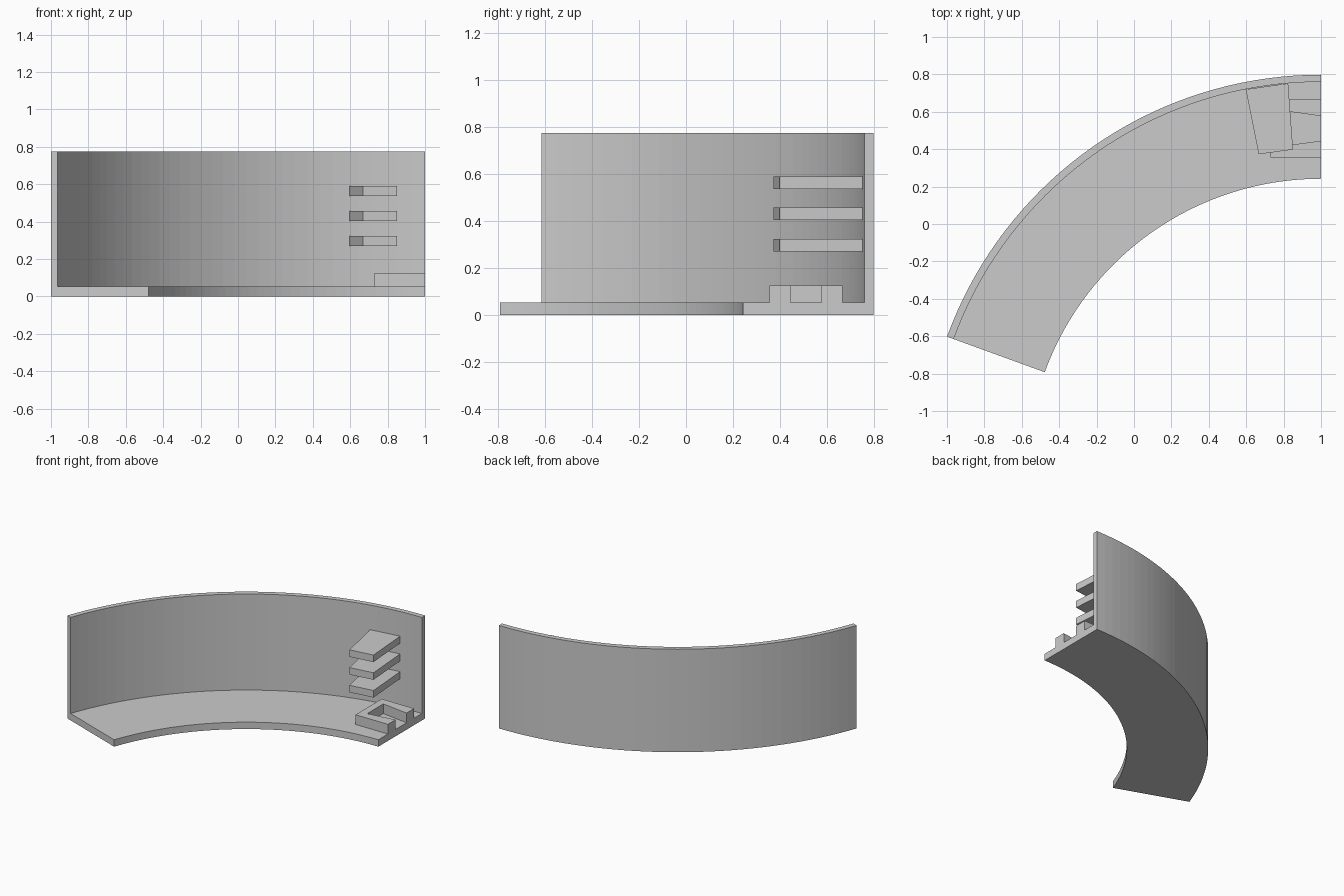
import bpy, bmesh
from math import sin, cos, radians

cube = bpy.data.objects.get("Cube")
if cube:
    bpy.data.objects.remove(cube)

# Single plain grey
grey = bpy.data.materials.new("plain grey")
grey.use_nodes = True
colour = (0.6, 0.6, 0.6, 1)
grey.diffuse_color = colour
grey.node_tree.nodes["Principled BSDF"].inputs["Base Color"].default_value = colour

CX, CY = 1.0, -1.33       # centre of the curve
OUTER, WALL, INNER = 2.128, 2.09, 1.572
FLOOR, TOP = 0.052, 0.775
SWEEP, STEPS = radians(70), 36


def finish(name, bm):
    bmesh.ops.recalc_face_normals(bm, faces=bm.faces)
    mesh = bpy.data.meshes.new(name)
    bm.to_mesh(mesh)
    bm.free()
    mesh.materials.append(grey)
    obj = bpy.data.objects.new(name, mesh)
    bpy.context.collection.objects.link(obj)
    return obj


def prism(name, outline, z0, z1):
    """Extrude a flat outline upward."""
    bm = bmesh.new()
    face = bm.faces.new([bm.verts.new((x, y, z0)) for x, y in outline])
    result = bmesh.ops.extrude_face_region(bm, geom=[face])
    top = [v for v in result["geom"] if isinstance(v, bmesh.types.BMVert)]
    bmesh.ops.translate(bm, verts=top, vec=(0, 0, z1 - z0))
    return finish(name, bm)


def sweep(name, profile):
    """Sweep a (radius, height) section around the curve, with closed ends."""
    bm = bmesh.new()
    rings = []
    for i in range(STEPS + 1):
        a = SWEEP * i / STEPS
        rings.append([bm.verts.new((CX - r * sin(a), CY + r * cos(a), z))
                      for r, z in profile])
    n = len(profile)
    for a, b in zip(rings, rings[1:]):
        for j in range(n):
            k = (j + 1) % n
            bm.faces.new((a[j], a[k], b[k], b[j]))
    bm.faces.new(rings[0])
    bm.faces.new(rings[-1])
    return finish(name, bm)


# Curved floor and back wall as one L-shaped section
sweep("curved_floor_and_wall", [(INNER, 0), (OUTER, 0), (OUTER, TOP),
                                (WALL, TOP), (WALL, FLOOR), (INNER, FLOOR)])

# Three slanted shelves on the wall
shelf = [(0.597, 0.72), (0.667, 0.373), (0.85, 0.398), (0.824, 0.752)]
for i in range(3):
    z = 0.27 + 0.1335 * i
    prism(f"shelf_{i + 1}", shelf, z, z + 0.053)

# U-shaped desk on the floor, open at the end
desk = [(1, 0.355), (1, 0.445), (0.785, 0.416), (0.785, 0.607),
        (1, 0.577), (1, 0.667), (0.73, 0.667), (0.73, 0.355)]
prism("u_shaped_desk", desk, FLOOR, 0.125)
